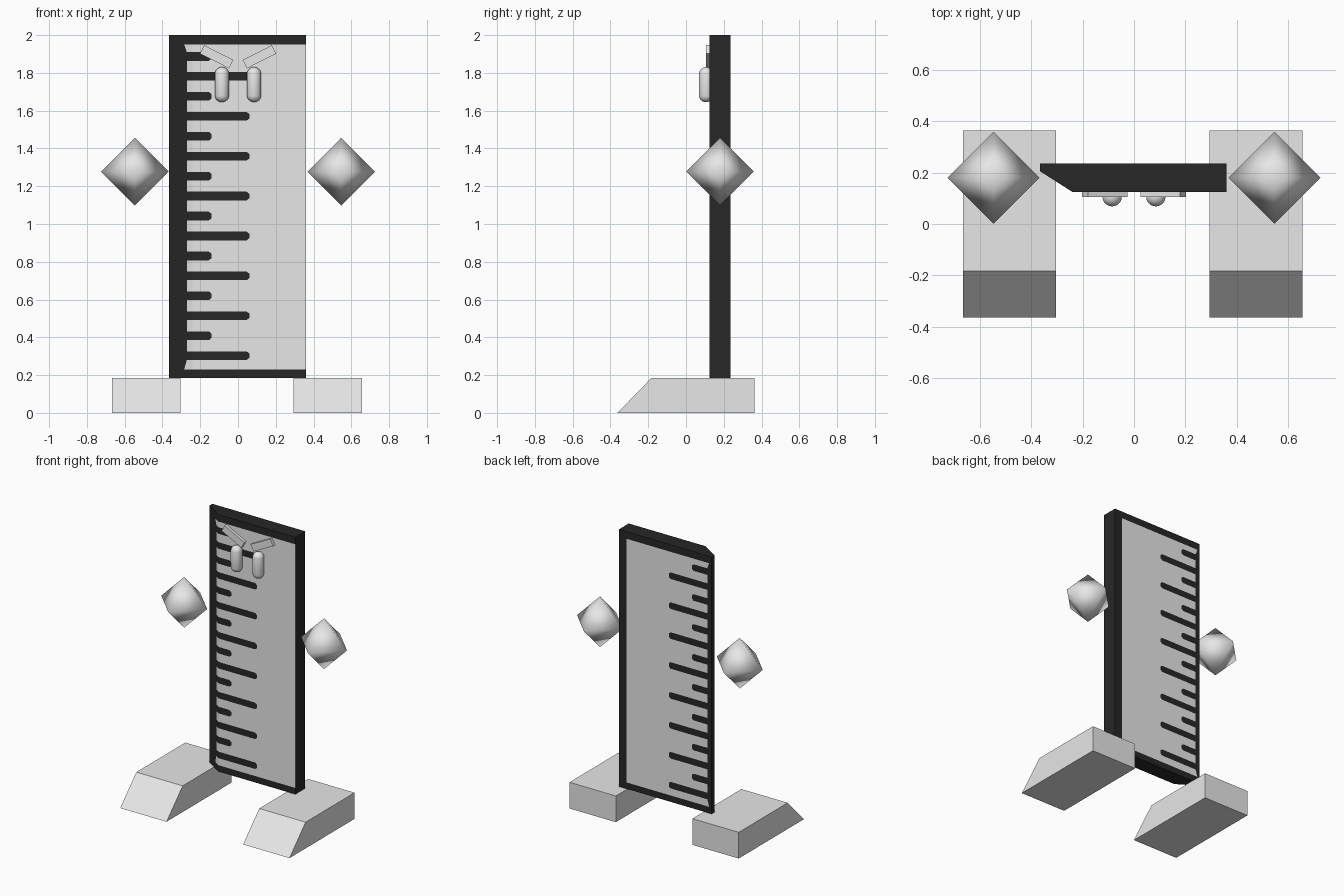
import bpy, bmesh, math
from mathutils import Matrix, Vector

if "Cube" in bpy.data.objects:
    bpy.data.objects.remove(bpy.data.objects["Cube"])


def material(name, v):
    m = bpy.data.materials.new(name)
    m.diffuse_color = (v, v, v, 1)
    m.use_nodes = True
    m.node_tree.nodes["Principled BSDF"].inputs["Base Color"].default_value = m.diffuse_color
    return m


WHITE = material("off_white", 0.8)
BLACK = material("ink_black", 0.02)


def finish(name, bm, mats, smooth=False):
    bmesh.ops.recalc_face_normals(bm, faces=bm.faces[:])
    me = bpy.data.meshes.new(name)
    for f in bm.faces:
        f.smooth = smooth
    bm.to_mesh(me)
    bm.free()
    for m in mats:
        me.materials.append(m)
    ob = bpy.data.objects.new(name, me)
    bpy.context.collection.objects.link(ob)
    return ob


# Ruler board: bevelled profile lofted through rows, ticks coloured by rule
def slope_y(x):
    return max(0.125, 0.205 - (x + 0.365) * 0.64)


F, B = 0.125, 0.235
profile = [(-0.365, 0.205), (-0.285, slope_y(-0.285)), (-0.24, F), (-0.14, F),
           (0.06, F), (0.36, F), (0.36, B), (0.30, B), (-0.03, B),
           (-0.21, B), (-0.345, B), (-0.365, B)]
ALWAYS_WHITE, ANY_TICK, LONG_TICK = {4, 7}, {1, 2, 9}, {3, 8}
H, R = 0.023, 0.014

# each row: height, point shifts that round the tick corners, kind of band above
rows = [(0.185, {}, "border"), (0.23, {}, "plain")]
for n in range(16):
    z = 0.303 + 0.1056 * n
    kind = "long" if n % 2 == 0 else "short"
    shift = {1: R, 10: R}
    shift.update({4: -R, 8: -R} if kind == "long" else {3: -R, 9: -R})
    rows += [(z - H, shift, kind), (z - H / 2, {}, kind),
             (z + H / 2, {}, kind), (z + H, shift, "plain")]
rows += [(1.95, {}, "border"), (2.0, {}, "")]

bm = bmesh.new()
rings = []
for z, shift, kind in rows:
    ring = []
    for i, (x, y) in enumerate(profile):
        x += shift.get(i, 0)
        if i == 1:
            y = slope_y(x)
        ring.append(bm.verts.new((x, y, z)))
    rings.append(ring)
N = len(profile)
for k in range(len(rows) - 1):
    kind = rows[k][2]
    for i in range(N):
        j = (i + 1) % N
        f = bm.faces.new((rings[k][i], rings[k][j], rings[k + 1][j], rings[k + 1][i]))
        white = kind != "border" and (
            i in ALWAYS_WHITE
            or (i in ANY_TICK and kind == "plain")
            or (i in LONG_TICK and kind != "long"))
        f.material_index = 0 if white else 1
for ring in (rings[0][::-1], rings[-1]):
    bm.faces.new(ring).material_index = 1
finish("ruler_board", bm, [WHITE, BLACK])

for side, s in (("left", -1), ("right", 1)):
    # Foot: wedge-fronted block
    cx = -0.485 if s < 0 else 0.475
    bm = bmesh.new()
    pts = [(-0.363, 0), (0.363, 0), (0.363, 0.185), (-0.183, 0.185)]
    face = bm.faces.new([bm.verts.new((cx - 0.181, y, z)) for y, z in pts])
    ext = bmesh.ops.extrude_face_region(bm, geom=[face])
    bmesh.ops.translate(bm, vec=(0.362, 0, 0),
                        verts=[v for v in ext["geom"] if isinstance(v, bmesh.types.BMVert)])
    finish(side + "_foot", bm, [WHITE])

    # Hand: smooth-shaded octahedron
    bm = bmesh.new()
    centre = Vector((0.546 * s, 0.18, 1.277))
    for a in range(3):
        for d in (-0.179, 0.179):
            p = centre.copy()
            p[a] += d
            bm.verts.new(p)
    bmesh.ops.convex_hull(bm, input=bm.verts[:])
    finish(side + "_hand", bm, [WHITE], True)

    # Eye: capsule, a sphere split and stretched upright
    bm = bmesh.new()
    bmesh.ops.create_uvsphere(bm, u_segments=20, v_segments=11, radius=0.038)
    for v in bm.verts:
        v.co.z += math.copysign(0.055, v.co.z)
    bmesh.ops.translate(bm, vec=(0.085 * s, 0.106, 1.738), verts=bm.verts[:])
    finish(side + "_eye", bm, [WHITE], True)

    # Eyebrow: thin slanted bar
    bm = bmesh.new()
    mat = (Matrix.Translation((0.113 * s, 0.116, 1.885))
           @ Matrix.Rotation(math.radians(-27 * s), 4, 'Y')
           @ Matrix.Diagonal((0.173, 0.022, 0.05, 1)))
    bmesh.ops.create_cube(bm, size=1, matrix=mat)
    finish(side + "_eyebrow", bm, [WHITE])
